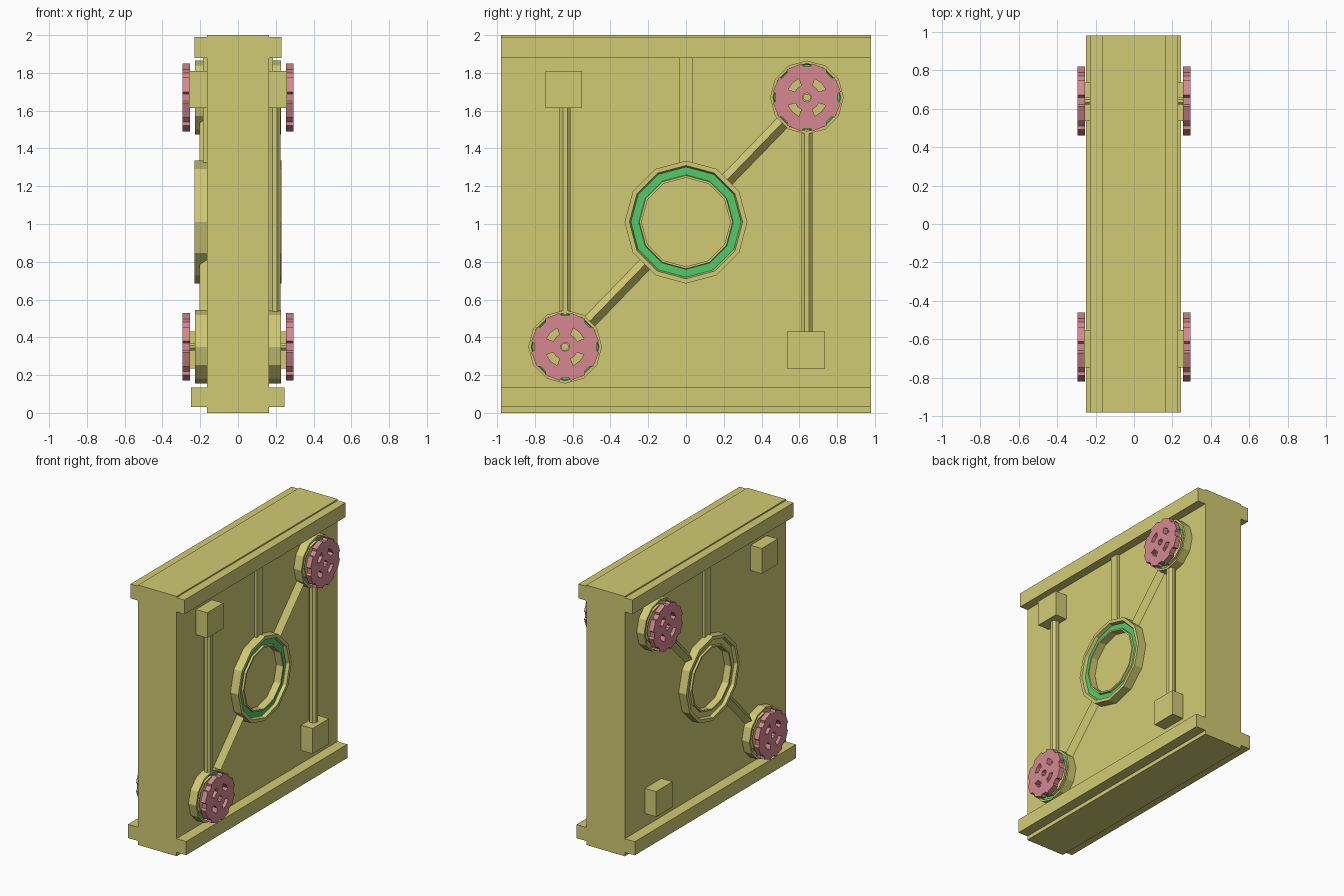
import bpy, bmesh, math
from mathutils import Matrix, Vector

if "Cube" in bpy.data.objects:
    bpy.data.objects.remove(bpy.data.objects["Cube"])


def material(name, rgb):
    m = bpy.data.materials.new(name)
    m.diffuse_color = (*rgb, 1)
    m.use_nodes = True
    m.node_tree.nodes["Principled BSDF"].inputs["Base Color"].default_value = m.diffuse_color
    return m


OLIVE = material("olive", (0.64, 0.60, 0.175))
PINK = material("pink", (0.66, 0.25, 0.28))
GREEN = material("green", (0.08, 0.60, 0.14))


def finish(name, bm, mats):
    bmesh.ops.recalc_face_normals(bm, faces=bm.faces[:])
    me = bpy.data.meshes.new(name)
    bm.to_mesh(me)
    bm.free()
    for m in mats:
        me.materials.append(m)
    ob = bpy.data.objects.new(name, me)
    bpy.context.collection.objects.link(ob)
    return ob


def box(name, x0, x1, y0, y1, z0, z1):
    bm = bmesh.new()
    bmesh.ops.create_cube(bm, size=1)
    for v in bm.verts:
        v.co = Vector(((x0 + x1) / 2 + v.co.x * (x1 - x0),
                       (y0 + y1) / 2 + v.co.y * (y1 - y0),
                       (z0 + z1) / 2 + v.co.z * (z1 - z0)))
    return finish(name, bm, [OLIVE])


def prism(name, section, start, end):
    """Sweep a closed list of points (offsets) from start to end."""
    bm = bmesh.new()
    a = [bm.verts.new(Vector(start) + Vector(p)) for p in section]
    b = [bm.verts.new(Vector(end) + Vector(p)) for p in section]
    n = len(a)
    for i in range(n):
        j = (i + 1) % n
        bm.faces.new((a[i], a[j], b[j], b[i]))
    bm.faces.new(a)
    bm.faces.new(b)
    return finish(name, bm, [OLIVE])


def ring(name, side, cy, cz, scale, groove, height):
    """Twelve-sided ring with a sunken groove, standing on a slab face."""
    prof = [(0.325, 0.15), (0.325, height), (0.30, height), (0.292, height - 0.025),
            (0.25, height - 0.025), (0.247, height - 0.01), (0.235, height - 0.01), (0.235, 0.15)]
    bm = bmesh.new()
    loops = []
    for i in range(12):
        t = math.tau * i / 12
        loops.append([bm.verts.new((side * x, cy + r * scale * math.cos(t),
                                    cz + r * scale * math.sin(t))) for r, x in prof])
    n = len(prof)
    for i in range(12):
        p, q = loops[i], loops[(i + 1) % 12]
        for k in range(n):
            l = (k + 1) % n
            f = bm.faces.new((p[k], p[l], q[l], q[k]))
            f.material_index = 1 if k == 3 else 0
    return finish(name, bm, [OLIVE, groove])


def gear(name, side, cy, cz):
    """Flat eight-toothed wheel with four curved slots and a centre hole."""
    def polar(r, deg):
        return r * math.cos(math.radians(deg)), r * math.sin(math.radians(deg))
    outline = []
    for k in range(8):
        c = 22.5 + 45 * k
        outline += [polar(0.166, c - 16), polar(0.182, c - 13),
                    polar(0.182, c + 13), polar(0.166, c + 16)]
    shapes = [outline, [polar(0.024, 45 * i) for i in range(8)]]
    for k in range(4):
        c = 45 + 90 * k
        shapes.append([polar(0.108, c + d) for d in (-22, 0, 22)] +
                      [polar(0.07, c + d) for d in (20, 0, -20)])
    cu = bpy.data.curves.new(name, 'CURVE')
    cu.dimensions = '2D'
    cu.fill_mode = 'BOTH'
    cu.extrude = 0.02
    for pts in shapes:
        s = cu.splines.new('POLY')
        s.points.add(len(pts) - 1)
        for p, (u, v) in zip(s.points, pts):
            p.co = (u, v, 0, 1)
        s.use_cyclic_u = True
    tmp = bpy.data.objects.new(name + "_outline", cu)
    bpy.context.collection.objects.link(tmp)
    bpy.context.view_layer.update()
    me = bpy.data.meshes.new_from_object(tmp.evaluated_get(bpy.context.evaluated_depsgraph_get()))
    bpy.data.objects.remove(tmp)
    bm = bmesh.new()
    bm.from_mesh(me)
    bmesh.ops.remove_doubles(bm, verts=bm.verts[:], dist=1e-5)
    # turn the flat outline to face sideways
    bm.transform(Matrix(((0, 0, 1, side * 0.275), (1, 0, 0, cy), (0, 1, 0, cz), (0, 0, 0, 1))))
    for f in bm.faces:
        f.material_index = 0
        f.smooth = False
    return finish(name, bm, [PINK])


def octagon(r, axis):
    pts = []
    for i in range(8):
        t = math.tau * (i + 0.5) / 8
        c, s = r * math.cos(t), r * math.sin(t)
        pts.append((0, c, s) if axis == 'x' else (c, s, 0))
    return pts


# Slab and its edge rails
box("wall_slab", -0.165, 0.163, -0.98, 0.98, 0, 2)
box("bottom_rail", -0.25, 0.245, -0.98, 0.98, 0.03, 0.135)
box("top_rail", -0.23, 0.23, -0.98, 0.98, 1.88, 1.99)

WHEELS = (("lower", -0.64, 0.35), ("upper", 0.64, 1.67))
for label, s in (("right", 1), ("left", -1)):
    groove = GREEN if s > 0 else OLIVE
    # Centre ring and the strip above it
    ring(label + "_centre_ring", s, 0, 1.01, 1, groove, 0.23)
    box(label + "_top_strip", *sorted((s * 0.15, s * 0.185)), -0.035, 0.035, 1.32, 1.89)
    # Square blocks
    bx = sorted((s * 0.15, s * 0.26))
    box(label + "_upper_block", *bx, -0.745, -0.55, 1.615, 1.81)
    box(label + "_lower_block", *bx, 0.535, 0.735, 0.235, 0.43)
    for where, cy, cz in WHEELS:
        tag = label + "_" + where
        # Wheel housing, axle and wheel
        ring(tag + "_housing", s, cy, cz, 0.6, groove, 0.228)
        prism(tag + "_axle", octagon(0.02, 'x'), (s * 0.15, cy, cz), (s * 0.262, cy, cz))
        gear(tag + "_wheel", s, cy, cz)
        # Ridged diagonal arm between centre ring and housing
        d = Vector((0, cy, cz - 1.01)).normalized()
        w = Vector((0, -d.z, d.y)) * 0.048
        sec = [Vector((s * 0.15, 0, 0)) + w, Vector((s * 0.205, 0, 0)), Vector((s * 0.15, 0, 0)) - w]
        mid = Vector((0, 0, 1.01))
        prism(tag + "_arm", sec, mid + d * 0.29, Vector((0, cy, cz)) - d * 0.17)

# Upright rods, on the right side only
prism("front_rod", octagon(0.032, 'z'), (0.195, -0.64, 0.52), (0.195, -0.64, 1.63))
prism("back_rod", octagon(0.032, 'z'), (0.195, 0.64, 0.42), (0.195, 0.64, 1.5))
